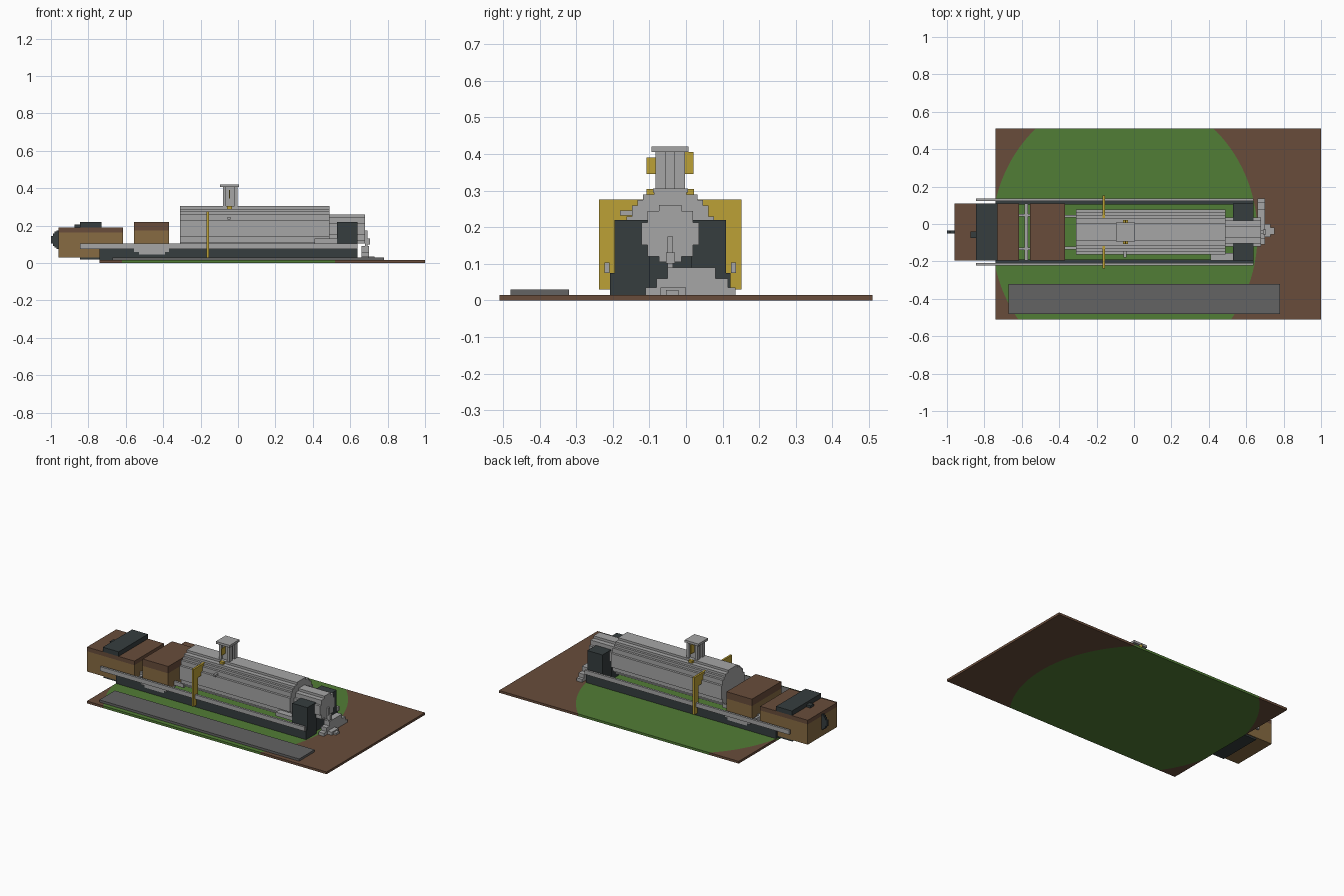
import bpy, bmesh, math

if "Cube" in bpy.data.objects:
    bpy.data.objects.remove(bpy.data.objects["Cube"])

def srgb(c):
    return tuple(v / 12.92 if v <= 0.04045 else ((v + 0.055) / 1.055) ** 2.4 for v in c)

def material(name, c):
    m = bpy.data.materials.new(name)
    m.diffuse_color = (*srgb(c), 1)
    m.use_nodes = True
    m.node_tree.nodes["Principled BSDF"].inputs["Base Color"].default_value = m.diffuse_color
    return m

STEEL = material("light grey", (0.65, 0.65, 0.65))
STONE = material("mid grey", (0.39, 0.39, 0.39))
DARK = material("charcoal", (0.21, 0.24, 0.245))
BROWN = material("brown", (0.41, 0.30, 0.23))
TAN = material("tan", (0.53, 0.42, 0.26))
GOLD = material("gold", (0.74, 0.63, 0.21))
GREEN = material("grass green", (0.32, 0.49, 0.21))
CY = -0.043   # centre line of the engine

def finish(name, bm, *mats):
    me = bpy.data.meshes.new(name)
    bm.normal_update()
    bm.to_mesh(me)
    bm.free()
    ob = bpy.data.objects.new(name, me)
    for m in mats:
        me.materials.append(m)
    bpy.context.collection.objects.link(ob)
    return ob

def box(name, x, y, z, mat):
    bm = bmesh.new()
    bmesh.ops.create_cube(bm, size=1)
    for v in bm.verts:
        for i, (a, b) in enumerate((x, y, z)):
            v.co[i] = (a + b) / 2 + v.co[i] * (b - a)
    return finish(name, bm, mat)

def pair(name, x, y, z, mat):
    """Box and its mirror image across the engine centre line."""
    box(name + "_near", x, y, z, mat)
    box(name + "_far", x, (2 * CY - y[1], 2 * CY - y[0]), z, mat)

def extrude_x(name, pts, x0, x1, mat):
    bm = bmesh.new()
    f = bm.faces.new([bm.verts.new((x0, y, z)) for y, z in pts])
    r = bmesh.ops.extrude_face_region(bm, geom=[f])
    for v in r["geom"]:
        if isinstance(v, bmesh.types.BMVert):
            v.co.x = x1
    bmesh.ops.recalc_face_normals(bm, faces=bm.faces)
    return finish(name, bm, mat)

def stepped_disc(name, r, cz, rows, x0, x1, mat):
    """Cylinder along x with a staircase outline."""
    h, side = 2 * r / rows, []
    for i in range(rows):
        zm = -r + (i + 0.5) * h
        w = round(math.sqrt(r * r - zm * zm) / h) * h
        side += [(w, cz - r + i * h), (w, cz - r + (i + 1) * h)]
    clean = [p for i, p in enumerate(side)
             if not (0 < i < len(side) - 1 and side[i-1][0] == p[0] == side[i+1][0])]
    pts = [(CY + w, z) for w, z in clean] + [(CY - w, z) for w, z in reversed(clean)]
    return extrude_x(name, pts, x0, x1, mat)

# Base board: brown with an oval lawn cut in
bm = bmesh.new()
N = 60
def lawn(y):
    hw = 0.71 * math.sqrt(max(0, 1 - ((y + 0.055) / 0.761) ** 2))
    return [-0.74, max(-0.74, -0.05 - hw), -0.05 + hw, 1.0]
for i in range(N):
    y0, y1 = (-0.51 + 1.02 * (i + k) / N for k in (0, 1))
    a, b = lawn(y0), lawn(y1)
    for k in range(3):
        pts = [(a[k], y0), (a[k+1], y0), (b[k+1], y1), (b[k], y1)]
        pts = [p for n, p in enumerate(pts) if p not in pts[:n]]
        if len(pts) > 2:
            f = bm.faces.new([bm.verts.new((x, y, 0.015)) for x, y in pts])
            f.material_index = 1 if k == 1 else 0
bmesh.ops.remove_doubles(bm, verts=bm.verts, dist=1e-5)
base = finish("base_board", bm, BROWN, GREEN)
mod = base.modifiers.new("thickness", "SOLIDIFY")
mod.thickness, mod.offset = 0.015, -1

# Station platform
box("platform", (-0.67, 0.78), (-0.48, -0.32), (0.015, 0.03), STONE)

# Boiler and smokebox
stepped_disc("boiler", 0.12, 0.184, 16, -0.31, 0.49, STEEL)
stepped_disc("smokebox", 0.078, 0.182, 10, 0.49, 0.68, STEEL)
box("boiler_crest", (-0.31, 0.49), (-0.09, 0.005), (0.295, 0.305), STEEL)
box("boiler_peg", (-0.055, -0.04), (-0.18, -0.14), (0.232, 0.246), STEEL)
pair("boiler_bracket", (-0.37, -0.30), (-0.135, -0.12), (0.075, 0.10), STEEL)

# Chimney with cap and gold fins
box("chimney_core", (-0.072, -0.013), (-0.07, -0.017), (0.29, 0.405), STEEL)
for x in (-0.08, -0.02):
    pair("chimney_post", (x, x + 0.017), (-0.083, -0.055), (0.29, 0.405), STEEL)
box("chimney_cap", (-0.095, 0.005), (-0.094, 0.007), (0.405, 0.42), STEEL)
box("chimney_fin_near", (-0.049, -0.043), (-0.108, -0.065), (0.345, 0.39), GOLD)
box("chimney_fin_far", (-0.049, -0.043), (-0.02, 0.02), (0.345, 0.405), GOLD)
pair("chimney_foot", (-0.06, -0.032), (-0.108, -0.055), (0.285, 0.304), GOLD)

# Side frames, running rods, cylinders
pair("side_frame", (-0.74, 0.64), (-0.208, -0.19), (0.015, 0.075), DARK)
pair("running_rod", (-0.845, 0.64), (-0.223, -0.209), (0.075, 0.103), STEEL)
pair("cylinder_block", (0.53, 0.64), (-0.195, -0.10), (0.015, 0.22), DARK)
box("front_crossbar", (0.54, 0.62), (-0.10, 0.014), (0.015, 0.12), DARK)
box("piston_guide", (0.41, 0.53), (-0.195, -0.155), (0.105, 0.13), STEEL)

# Gold support yoke around the boiler
pair("yoke_post", (-0.168, -0.155), (-0.238, -0.195), (0.03, 0.275), GOLD)
pair("yoke_wing", (-0.168, -0.155), (-0.195, -0.115), (0.205, 0.275), GOLD)

# Cab
box("cab_body", (-0.555, -0.37), (-0.195, 0.109), (0.07, 0.175), TAN)
box("cab_roof", (-0.555, -0.37), (-0.195, 0.109), (0.175, 0.22), BROWN)
box("cab_underside", (-0.555, -0.37), (-0.215, 0.129), (0.06, 0.075), STEEL)
box("cab_step", (-0.53, -0.39), (-0.212, 0.126), (0.046, 0.06), STEEL)
box("coupling_bar", (-0.585, -0.568), (-0.195, 0.109), (0.075, 0.10), STEEL)
pair("coupling_link", (-0.615, -0.55), (-0.14, -0.125), (0.08, 0.10), STEEL)

# Tender
box("tender_body", (-0.96, -0.615), (-0.195, 0.109), (0.03, 0.163), TAN)
box("tender_roof", (-0.96, -0.615), (-0.195, 0.109), (0.163, 0.19), BROWN)
box("tender_hatch", (-0.845, -0.73), (-0.195, 0.109), (0.19, 0.22), DARK)
box("hatch_latch", (-0.875, -0.845), (-0.075, -0.04), (0.19, 0.205), DARK)
box("tender_floor", (-0.845, -0.62), (-0.19, 0.104), (0.018, 0.03), DARK)

# Rear buffer: stepped thin disc
for i, h in enumerate((0.05, 0.043, 0.033, 0.02)):
    box("rear_buffer_step", (-0.97 - 0.01 * i, -0.96 - 0.01 * i),
        (-0.05, -0.034), (0.125 - h, 0.125 + h), DARK)

# Front fittings and cowcatcher
box("front_handle", (0.68, 0.692), (-0.05, -0.036), (0.09, 0.175), STEEL)
box("front_lamp", (0.69, 0.705), (-0.055, -0.03), (0.10, 0.13), STEEL)
extrude_x("cowcatcher", [(-0.11, 0.015), (0.135, 0.015), (0.135, 0.035), (0.115, 0.035),
          (0.115, 0.06), (0.08, 0.06), (0.08, 0.09), (-0.05, 0.09), (-0.05, 0.06),
          (-0.08, 0.06), (-0.08, 0.035), (-0.11, 0.035)], 0.66, 0.70, STEEL)
box("cowcatcher_nose", (0.70, 0.73), (-0.07, 0.0), (0.015, 0.035), STEEL)
box("cowcatcher_tip", (0.73, 0.75), (-0.055, -0.02), (0.015, 0.028), STEEL)
